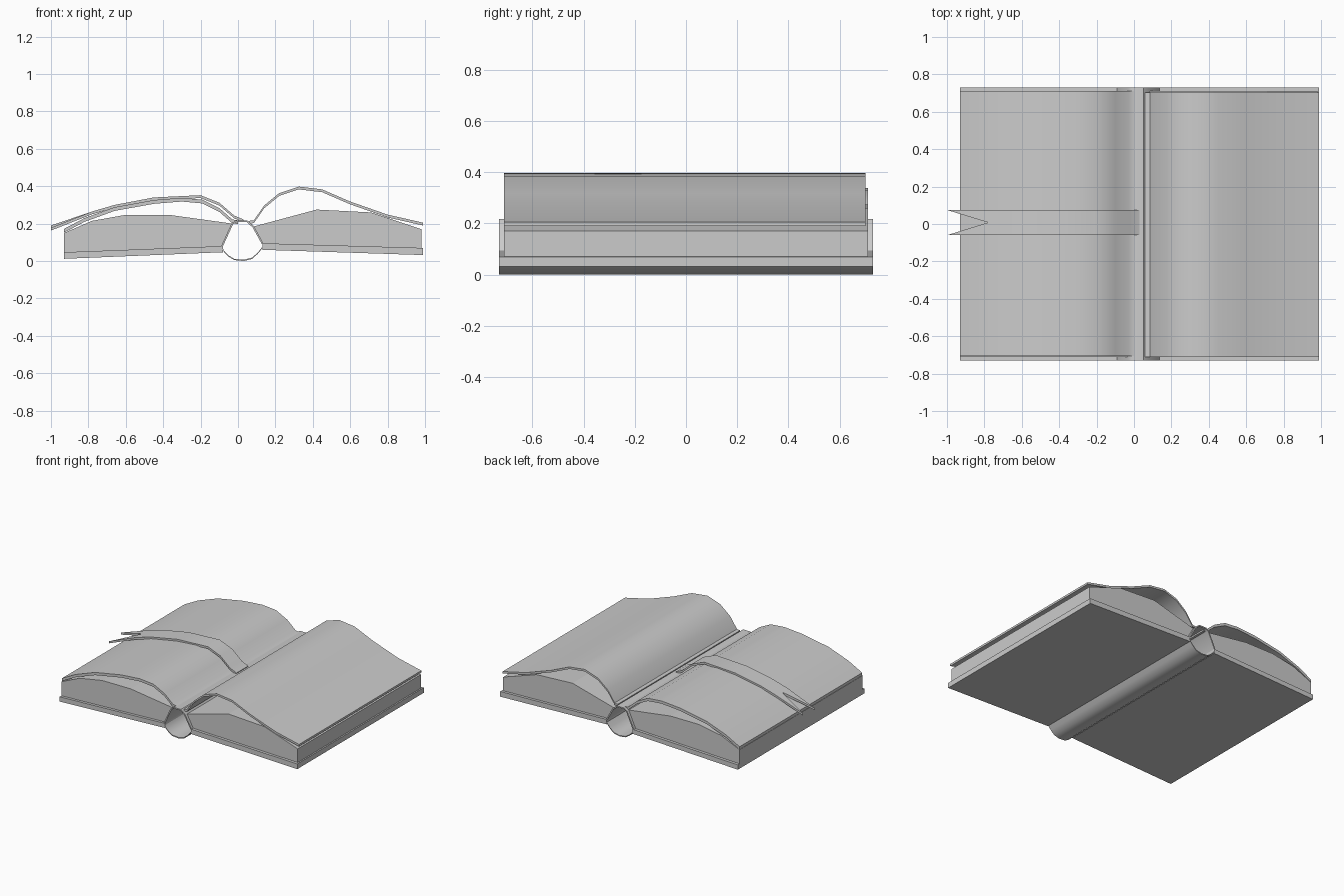
import bpy, bmesh

if "Cube" in bpy.data.objects:
    bpy.data.objects.remove(bpy.data.objects["Cube"])


def finish(name, bm, smooth):
    bmesh.ops.recalc_face_normals(bm, faces=bm.faces)
    me = bpy.data.meshes.new(name)
    bm.to_mesh(me)
    bm.free()
    ob = bpy.data.objects.new(name, me)
    bpy.context.collection.objects.link(ob)
    if smooth:
        bpy.ops.object.select_all(action='DESELECT')
        ob.select_set(True)
        bpy.context.view_layer.objects.active = ob
        bpy.ops.object.shade_smooth_by_angle(angle=0.6)
    return ob


def prism(name, pts, y0, y1, smooth=False):
    """Closed XZ outline extruded along y."""
    bm = bmesh.new()
    f = bm.faces.new([bm.verts.new((x, y0, z)) for x, z in pts])
    geo = bmesh.ops.extrude_face_region(bm, geom=[f])
    verts = [v for v in geo["geom"] if isinstance(v, bmesh.types.BMVert)]
    bmesh.ops.translate(bm, verts=verts, vec=(0, y1 - y0, 0))
    return finish(name, bm, smooth)


def sheet(name, path, y0, y1, thick):
    """Thin strip following an XZ path (top side), thickened downward in z."""
    under = [(x, z - thick) for x, z in reversed(path)]
    return prism(name, path + under, y0, y1, True)


# Cover boards
prism("left_cover", [(-.93, .012), (-.08, .047), (-.08, .08), (-.93, .047)], -.73, .73)
prism("right_cover", [(.13, .06), (.99, .032), (.99, .07), (.13, .095)], -.73, .73)

# Page blocks
prism("left_page_block", [(-.93, .047), (-.08, .08), (-.03, .2), (-.37, .247),
                          (-.6, .247), (-.78, .215), (-.93, .15)], -.71, .71)
prism("right_page_block", [(.13, .095), (.98, .07), (.98, .17), (.71, .26),
                           (.42, .275), (.085, .185)], -.71, .71)

# Rounded spine and the inner binding that closes the hollow
sheet("spine", [(-.085, .08), (-.075, .055), (-.05, .03), (-.02, .012), (.03, .007),
                (.075, .018), (.105, .045), (.13, .075)], -.73, .73, .007)
prism("binding", [(-.09, .08), (-.035, .2), (-.01, .217), (.05, .217), (.085, .187), (.135, .095),
                  (.128, .09), (.078, .18), (.047, .208), (-.008, .208), (-.027, .196), (-.08, .08)],
      -.73, .73, True)

# Raised curling pages
sheet("left_page", [(-.93, .172), (-.82, .23), (-.66, .288), (-.45, .326), (-.3, .338),
                    (-.19, .328), (-.1, .283), (-.03, .222), (0, .217)], -.705, .71, .02)
sheet("right_page", [(.06, .215), (.085, .218), (.14, .297), (.22, .363), (.325, .398),
                     (.45, .383), (.6, .318), (.8, .248), (.99, .205)], -.71, .702, .015)

# Bookmark ribbon with a notched tail
path = [(-.78, .265), (-.66, .3), (-.45, .34), (-.2, .352), (-.1, .312), (-.02, .243), (.03, .222)]
ys = (-.06, .008, .075)
bm = bmesh.new()
rows = [[bm.verts.new((x, y, z)) for y in ys] for x, z in path]
for a, b in zip(rows, rows[1:]):
    for i in (0, 1):
        bm.faces.new((a[i], b[i], b[i + 1], a[i + 1]))
for i, z in ((0, .178), (2, .19)):
    tip = bm.verts.new((-1, ys[i], z))
    bm.faces.new((tip, rows[0][0], rows[0][1]) if i == 0 else (tip, rows[0][1], rows[0][2]))
geo = bmesh.ops.extrude_face_region(bm, geom=bm.faces[:], use_keep_orig=True)
verts = [v for v in geo["geom"] if isinstance(v, bmesh.types.BMVert)]
bmesh.ops.translate(bm, verts=verts, vec=(0, 0, -.015))
finish("bookmark_ribbon", bm, True)
